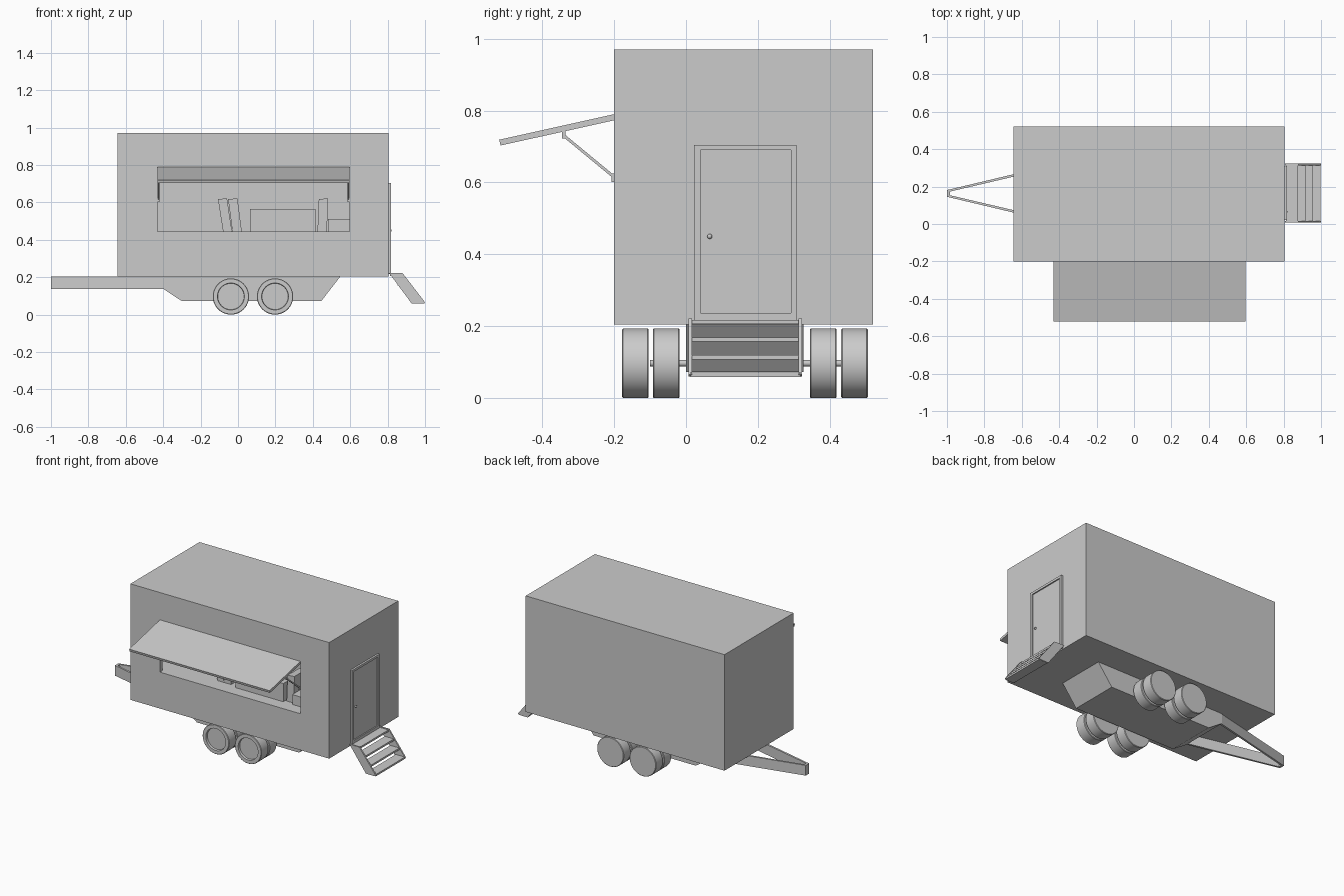
import bpy, bmesh, math
from mathutils import Vector

if "Cube" in bpy.data.objects:
    bpy.data.objects.remove(bpy.data.objects["Cube"])


def finish(name, bm):
    bmesh.ops.recalc_face_normals(bm, faces=bm.faces)
    me = bpy.data.meshes.new(name)
    bm.to_mesh(me)
    bm.free()
    ob = bpy.data.objects.new(name, me)
    bpy.context.collection.objects.link(ob)
    return ob


def prism(name, pts, lo, hi, axis='y'):
    """Extrude a profile: (x, z) along y, (y, z) along x, (x, y) along z."""
    def co(p, t):
        return {'y': (p[0], t, p[1]), 'x': (t, p[0], p[1]), 'z': (p[0], p[1], t)}[axis]
    bm = bmesh.new()
    a = [bm.verts.new(co(p, lo)) for p in pts]
    b = [bm.verts.new(co(p, hi)) for p in pts]
    n = len(pts)
    bm.faces.new(a)
    bm.faces.new(b)
    for i in range(n):
        bm.faces.new((a[i], a[(i + 1) % n], b[(i + 1) % n], b[i]))
    return finish(name, bm)


def box(name, x0, x1, y0, y1, z0, z1):
    return prism(name, [(x0, z0), (x1, z0), (x1, z1), (x0, z1)], y0, y1)


def lathe(name, profile, x, z, steps=48):
    """Revolve (radius, y) points around a y-parallel axis at (x, z)."""
    bm = bmesh.new()
    vs = [bm.verts.new((x + r, y, z)) for r, y in profile]
    es = [bm.edges.new(p) for p in zip(vs, vs[1:])]
    bmesh.ops.spin(bm, geom=vs + es, cent=(x, 0, z), axis=(0, 1, 0),
                   angle=math.tau, steps=steps, use_duplicate=False)
    bmesh.ops.remove_doubles(bm, verts=bm.verts, dist=1e-5)
    ob = finish(name, bm)
    bpy.ops.object.select_all(action='DESELECT')
    bpy.context.view_layer.objects.active = ob
    ob.select_set(True)
    bpy.ops.object.shade_smooth_by_angle(angle=math.radians(30))
    return ob


def cut(ob, cutter):
    m = ob.modifiers.new("cut", 'BOOLEAN')
    m.operation, m.solver, m.object = 'DIFFERENCE', 'EXACT', cutter
    bpy.context.view_layer.objects.active = ob
    bpy.ops.object.modifier_apply(modifier=m.name)
    bpy.data.objects.remove(cutter)


def bar(name, p, q, x, w, t):
    """Thin strut in the y-z plane."""
    p, q = Vector(p), Vector(q)
    n = (q - p).orthogonal().normalized() * t / 2
    return prism(name, [p - n, q - n, q + n, p + n], x - w / 2, x + w / 2, 'x')


# Hollow cabin with serving window
WX0, WX1, SILL, HEAD = -0.43, 0.595, 0.445, 0.79
cabin = box("cabin", -0.645, 0.805, -0.2, 0.52, 0.205, 0.97)
cut(cabin, box("room_cutter", -0.62, 0.78, -0.175, 0.495, 0.23, 0.945))
cut(cabin, box("window_cutter", WX0, WX1, -0.25, -0.1, SILL, HEAD))

# Counter and things standing on it
box("counter", -0.62, 0.78, -0.175, 0.06, 0.42, SILL)
for i, (b, t, w) in enumerate([(-0.08, -0.107, 0.048), (-0.03, -0.053, 0.05), (0.425, 0.432, 0.05)]):
    prism(f"counter_board_{i}", [(b, SILL), (b + w, SILL), (t + w, 0.622), (t, 0.617)], -0.1, 0.02)
box("counter_appliance", 0.065, 0.415, -0.12, 0.04, SILL, 0.565)
box("counter_box", 0.48, 0.595, -0.12, 0.02, SILL, 0.51)

# Awning flap and its struts
prism("awning_flap", [(-0.2, 0.79), (-0.2, 0.773), (-0.516, 0.703), (-0.52, 0.719)], WX0, WX1, 'x')
for i, x in enumerate((WX0 + 0.005, WX1 - 0.005)):
    bar(f"awning_strut_{i}", (-0.2, 0.615), (-0.337, 0.728), x, 0.008, 0.008)
    box(f"strut_foot_{i}", x - 0.005, x + 0.005, -0.208, -0.197, 0.602, 0.625)
    box(f"strut_bracket_{i}", x - 0.005, x + 0.005, -0.345, -0.335, 0.722, 0.744)

# Door: raised frame, panel, knob
frame = box("door_frame", 0.8, 0.818, 0.022, 0.308, 0.218, 0.705)
cut(frame, box("frame_cutter", 0.79, 0.83, 0.04, 0.292, 0.237, 0.69))
box("door_panel", 0.8, 0.81, 0.04, 0.292, 0.237, 0.69)
bpy.ops.mesh.primitive_uv_sphere_add(segments=16, ring_count=8, radius=0.007, location=(0.814, 0.066, 0.45))
bpy.context.object.name = "door_knob"
bpy.ops.object.shade_smooth_by_angle()

# Entry steps
for i, y in enumerate((0.007, 0.313)):
    prism(f"step_side_{i}", [(0.808, 0.222), (0.88, 0.222), (1.0, 0.066), (0.99, 0.06), (0.928, 0.06)],
          y, y + 0.01)
for i in range(4):
    x, z = 0.812 + 0.04 * i, 0.206 - 0.049 * i
    box(f"step_tread_{i}", x, x + 0.066, 0.012, 0.318, z, z + 0.012)

# Chassis block and A-frame drawbar
prism("chassis", [(-0.4, 0.205), (0.548, 0.205), (0.445, 0.072), (-0.3, 0.072), (-0.4, 0.138)], 0.0, 0.327)
YC = 0.1635
for i, s in enumerate((-1, 1)):
    prism(f"drawbar_arm_{i}", [(-1, YC + s * 0.018), (-0.39, YC + s * 0.163),
                               (-0.39, YC + s * 0.149), (-1, YC + s * 0.006)], 0.138, 0.205, 'z')
box("drawbar_nose", -1, -0.985, YC - 0.019, YC + 0.019, 0.138, 0.205)

# Dual wheels on two axles
R, ZC = 0.097, 0.097
for a, x in enumerate((-0.038, 0.198)):
    lathe(f"axle_{a}", [(0, -0.1), (0.009, -0.1), (0.009, 0.45), (0, 0.45)], x, ZC, 16)
    for w, y in enumerate((-0.178, -0.092, 0.345, 0.432)):
        lathe(f"wheel_{a}_{w}", [(0, y + 0.014), (0.07, y + 0.014), (0.072, y), (R - 0.003, y), (R, y + 0.003),
                                 (R, y + 0.071), (R - 0.003, y + 0.074), (0, y + 0.074)], x, ZC)
